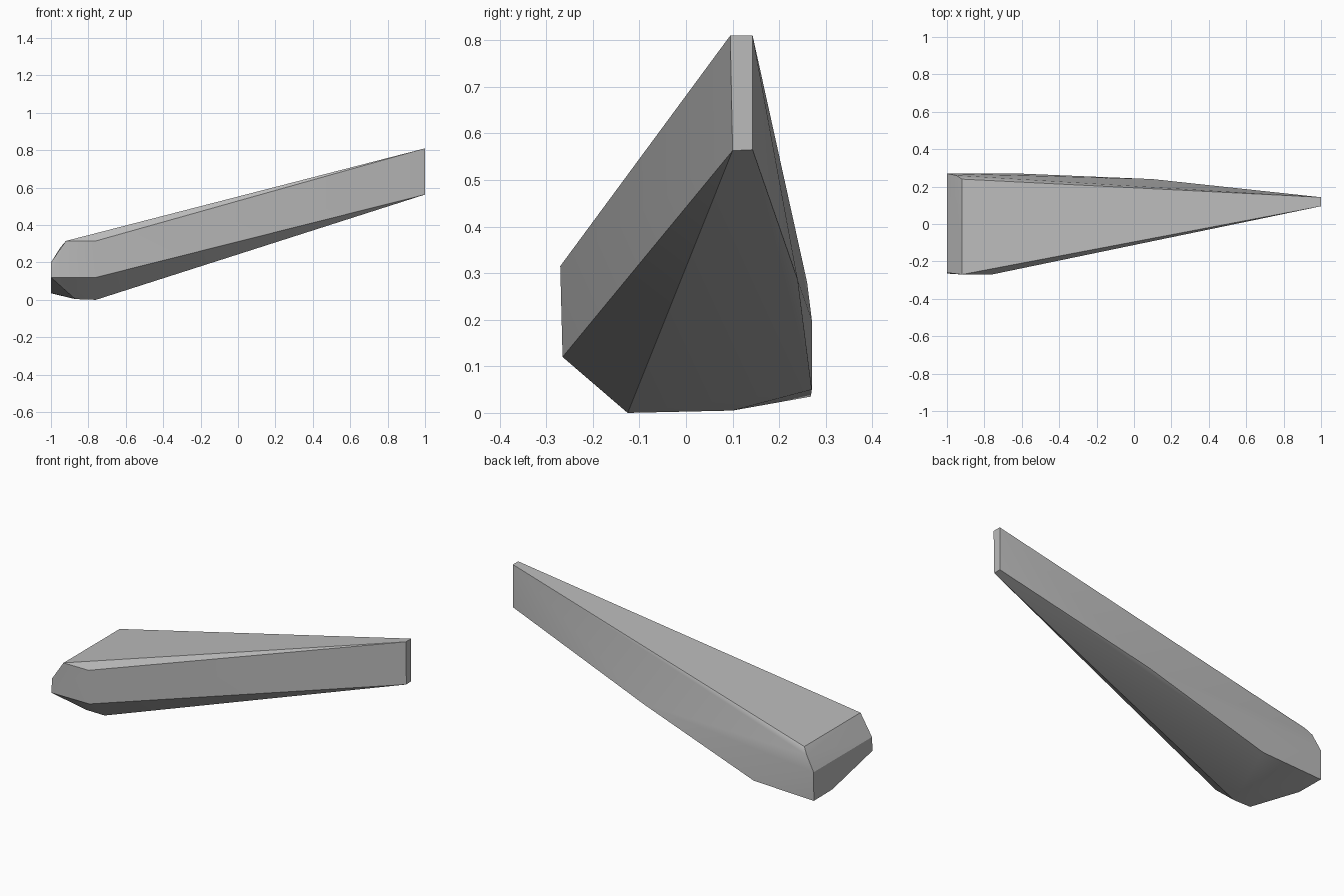
import bpy, bmesh, math

cube = bpy.data.objects.get("Cube")
if cube:
    bpy.data.objects.remove(cube, do_unlink=True)

# Plain grey stone
stone = bpy.data.materials.new("stone grey")
stone.use_nodes = True
grey = (0.5, 0.5, 0.5, 1)
stone.diffuse_color = grey
stone.node_tree.nodes["Principled BSDF"].inputs["Base Color"].default_value = grey

# Corners of the shard, grouped by region
narrow_tip = [(1, .095, .81), (1, .143, .81), (1, .10, .563), (1, .143, .565)]
blunt_end = [(-1, -.26, .2), (-1, -.265, .12), (-1, .27, .2),
             (-1, .268, .035), (-1, .1, .037)]
upper_rim = [(-.92, -.27, .315), (-.76, -.27, .315), (-.92, .24, .315),
             (-.95, .26, .28)]
underside = [(-.76, -.265, .12), (-.76, -.125, 0), (-.87, -.13, .004),
             (-.76, .1, .005), (-.62, .27, .05), (.1, .24, .285)]

# Wrap the corners in a faceted skin
bm = bmesh.new()
for corner in narrow_tip + blunt_end + upper_rim + underside:
    bm.verts.new(corner)
bmesh.ops.convex_hull(bm, input=bm.verts)
bmesh.ops.dissolve_limit(bm, angle_limit=math.radians(1.5),
                         verts=bm.verts, edges=bm.edges)
bmesh.ops.recalc_face_normals(bm, faces=bm.faces)
mesh = bpy.data.meshes.new("stone_shard")
bm.to_mesh(mesh)
bm.free()
mesh.materials.append(stone)

shard = bpy.data.objects.new("stone_shard", mesh)
bpy.context.collection.objects.link(shard)
bpy.context.view_layer.objects.active = shard
shard.select_set(True)
bpy.ops.object.shade_smooth_by_angle(angle=math.radians(30))
